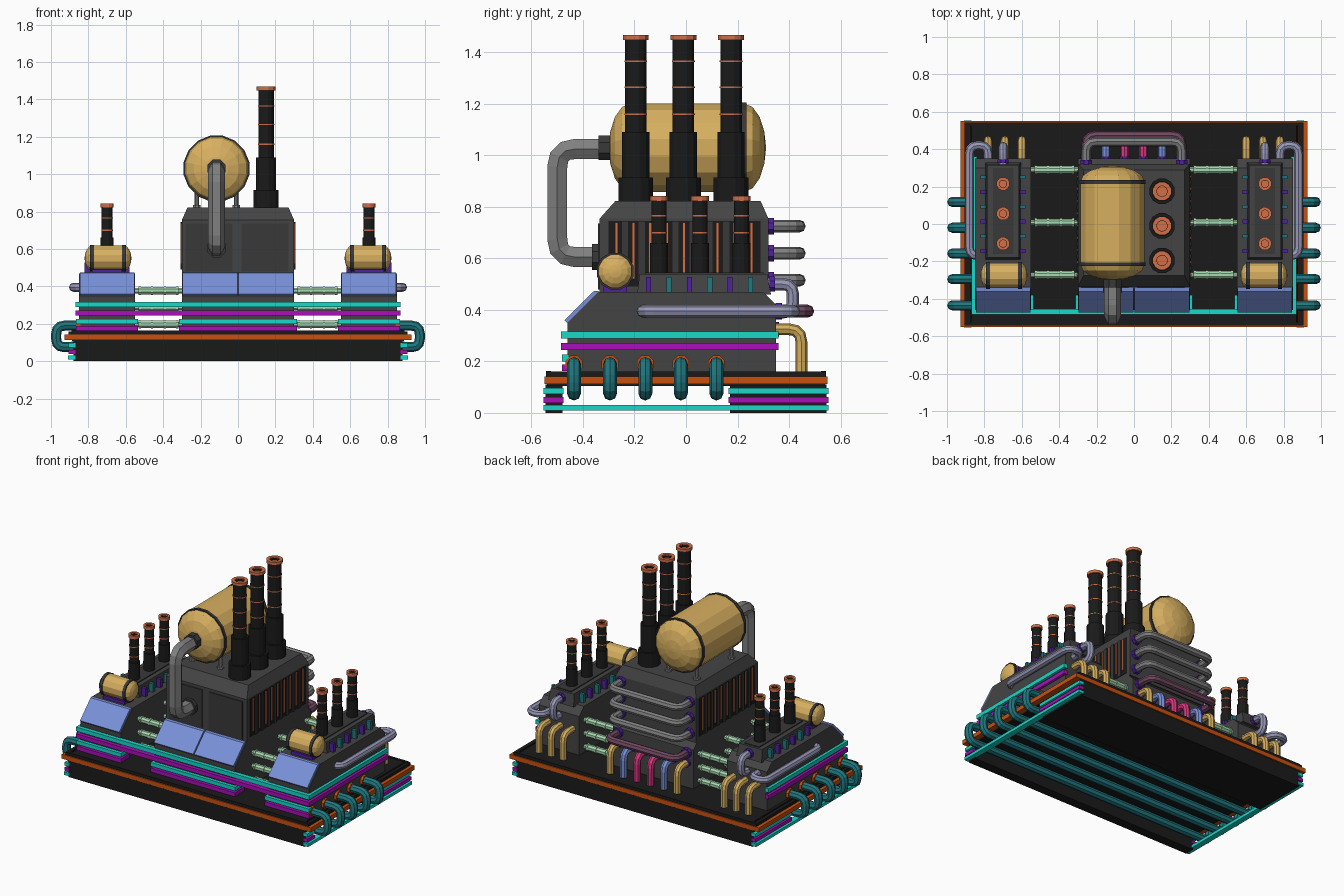
import bpy, bmesh, math
from mathutils import Vector, Matrix

if "Cube" in bpy.data.objects:
    bpy.data.objects.remove(bpy.data.objects["Cube"])

def mat(name, hexcol):
    c = [int(hexcol[i:i + 2], 16) / 255 for i in (0, 2, 4)]
    m = bpy.data.materials.new(name)
    m.diffuse_color = [((v + .055) / 1.055) ** 2.4 if v > .04 else v / 12.92 for v in c] + [1]
    m.use_nodes = True
    m.node_tree.nodes["Principled BSDF"].inputs["Base Color"].default_value = m.diffuse_color
    return m

BLACK, DARK, STEEL = mat("black", "1a1a1a"), mat("dark_grey", "444444"), mat("steel", "808080")
PANEL = mat("panel_grey", "383838")
ORANGE, COPPER, GOLD = mat("orange", "c8500f"), mat("copper", "d07048"), mat("gold", "d8b060")
CYAN, PURPLE, TEAL = mat("cyan", "18d8c8"), mat("magenta", "a810b8"), mat("teal", "207880")
BLUE, PINK, MINT = mat("blue", "7890d8"), mat("pink", "d83880"), mat("mint", "a8d8b0")
LAV, VIOLET, MAUVE = mat("lavender", "9898b8"), mat("violet", "5020a0"), mat("mauve", "704860")

def add(name, verts, faces, m):
    me = bpy.data.meshes.new(name)
    me.from_pydata(verts, [], faces)
    bm = bmesh.new()
    bm.from_mesh(me)
    bmesh.ops.recalc_face_normals(bm, faces=bm.faces)
    bm.to_mesh(me)
    bm.free()
    me.materials.append(m)
    ob = bpy.data.objects.new(name, me)
    bpy.context.collection.objects.link(ob)
    return ob

def box(name, x, y, z, m, inset=(0, 0, 0, 0)):
    """Box from ranges; inset shrinks the top on -x, +x, -y, +y."""
    a, b, c, d = inset
    (x0, x1), (y0, y1), (z0, z1) = sorted(x), sorted(y), sorted(z)
    v = [(x0, y0, z0), (x1, y0, z0), (x1, y1, z0), (x0, y1, z0),
         (x0 + a, y0 + c, z1), (x1 - b, y0 + c, z1), (x1 - b, y1 - d, z1), (x0 + a, y1 - d, z1)]
    return add(name, v, [(0, 1, 2, 3), (4, 5, 6, 7), (0, 1, 5, 4), (1, 2, 6, 5), (2, 3, 7, 6), (3, 0, 4, 7)], m)

def prism(name, prof, x0, x1, m):
    n = len(prof)
    v = [(x, y, z) for x in (x0, x1) for y, z in prof]
    f = [tuple(range(n)), tuple(range(n, 2 * n))] + [(i, (i + 1) % n, n + (i + 1) % n, n + i) for i in range(n)]
    return add(name, v, f, m)

def lathe(name, prof, loc, m, n=12, axis='Z'):
    """Revolve (radius, height) points; the ends are capped."""
    rot = {'Z': Matrix(), 'X': Matrix.Rotation(math.pi / 2, 4, 'Y'), 'Y': Matrix.Rotation(-math.pi / 2, 4, 'X')}[axis]
    v = [Vector(loc) + rot @ Vector((r * math.cos(t), r * math.sin(t), h))
         for r, h in prof for t in [2 * math.pi * (i + .5) / n for i in range(n)]]
    k = len(prof)
    f = [(j * n + i, j * n + (i + 1) % n, (j + 1) * n + (i + 1) % n, (j + 1) * n + i)
         for j in range(k - 1) for i in range(n)]
    f += [tuple(range(n)), tuple(range((k - 1) * n, k * n))]
    return add(name, v, f, m)

def pipe(name, pts, r, m, bend=.04, res=2):
    """Round tube along a path with filleted corners."""
    P = [Vector(p) for p in pts]
    path = [P[0]]
    for a, b, c in zip(P, P[1:], P[2:]):
        s, e = b + (a - b).normalized() * bend, b + (c - b).normalized() * bend
        path += [s * (1 - t) ** 2 + b * 2 * t * (1 - t) + e * t * t for t in (0, .33, .67, 1)]
    path.append(P[-1])
    cu = bpy.data.curves.new(name, 'CURVE')
    cu.dimensions, cu.bevel_depth, cu.bevel_resolution, cu.use_fill_caps = '3D', r, res, True
    sp = cu.splines.new('POLY')
    sp.points.add(len(path) - 1)
    for q, p in zip(sp.points, path):
        q.co = (*p, 1)
    cu.materials.append(m)
    ob = bpy.data.objects.new(name, cu)
    bpy.context.collection.objects.link(ob)
    bpy.context.view_layer.objects.active = ob
    ob.select_set(True)
    bpy.ops.object.convert(target='MESH')
    ob = bpy.context.object
    for p in ob.data.polygons:
        p.use_smooth = False
    ob.select_set(False)

def tank(name, loc, r, half, dome, axis, n):
    prof = [(r * math.cos(a), half - dome + dome * math.sin(a)) for a in (0, .4, .8, 1.2, 1.5)]
    lathe(name, [(q, -h) for q, h in reversed(prof)] + prof, loc, GOLD, n, axis)
    for s in (-1, 1):
        h = s * (half - dome)
        lathe(name + "_band", [(r + .004, h - .01), (r + .004, h + .01)], loc, PANEL, n, axis)

def chimney(name, x, y, steps, top, rings):
    r = steps[-1][0]
    prof = []
    for (q, a), b in zip(steps, [s[1] for s in steps[1:]] + [top]):
        prof += [(q, a), (q, b)]
    lathe(name, prof + [(r * .65, top), (r * .65, top - .06)], (x, y, 0), BLACK)
    lathe(name + "_cap", [(r * .7, top - .012), (r * 1.2, top - .012), (r * 1.2, top + .008),
                          (r * .7, top + .008), (r * .7, top - .06)], (x, y, 0), COPPER)
    for z in rings:
        lathe(name + "_ring", [(r * 1.06, z - .003), (r * 1.06, z + .003)], (x, y, 0), COPPER)

# base: deck over an open slot, closed front and back
box("deck", (-.89, .89), (-.54, .54), (.105, .16), BLACK, (.02, .02, .005, .005))
box("base_front", (-.88, .88), (-.545, -.48), (0, .11), BLACK)
box("base_back", (-.88, .88), (.17, .545), (0, .11), BLACK)
for s in (-1, 1):
    box("trim_side", (s * .875, s * .928), (-.548, .548), (.113, .142), ORANGE)
    box("trim_end", (-.928, .928), (s * .52, s * .55), (.113, .142), ORANGE)
    box("deck_lip", (-.89, .89), (s * .525, s * .543), (.14, .163), BLACK)
    box("deck_lip_side", (s * .88, s * .905), (-.543, .543), (.14, .16), BLACK)
    box("side_rail_low", (s * .87, s * .91), (-.553, .553), (.01, .03), CYAN)
    for z, m in ((.05, PURPLE), (.085, CYAN)):
        box("side_rail_front", (s * .87, s * .905), (-.553, -.475), (z - .011, z + .011), m)
        box("side_rail_back", (s * .87, s * .905), (.165, .553), (z - .011, z + .011), m)
    # tall-side coolant loops
    for y in (-.435, -.295, -.158, -.02, .118):
        pipe("side_loop", [(s * .84, y, .19), (s * .972, y, .19), (s * .972, y, .075), (s * .8, y, .075)], .027, TEAL, .045)
        lathe("loop_collar", [(.035, -.012), (.035, .012)], (s * .855, y, .19), ORANGE, 8, 'X')
for y in (-.435, -.295, -.158, -.02, .118):
    pipe("under_pipe", [(-.82, y, .075), (.82, y, .075)], .027, TEAL)

# three machine bodies with sloped blue windows
prof = [(-.46, .155), (-.46, .35), (-.34, .47), (.3, .47), (.35, .42), (.35, .155)]
for x0, x1, panes in ((-.85, -.55, 1), (-.3, .3, 2), (.55, .85, 1)):
    prism("body", prof, x0, x1, DARK)
    w = (x1 - x0) / panes
    for i in range(panes):
        a = x0 + i * w
        prism("window", [(-.464, .352), (-.472, .36), (-.36, .472), (-.34, .474), (-.33, .46), (-.45, .34)], a + .004, a + w - .004, BLUE)
    # short lower rails hugging each body
    for z, m in ((.213, CYAN), (.175, PURPLE)):
        box("lower_rail", (x0 - .015, x1 + .015), (-.482, -.455), (z - .013, z + .013), m)
        for e in (x0, x1):
            if abs(e) < .84:
                box("lower_rail_return", (e - .013, e + .013), (-.48, -.38), (z - .013, z + .013), m)
# continuous upper rails
for z, m in ((.303, CYAN), (.258, PURPLE)):
    box("front_rail", (-.868, .868), (-.485, -.455), (z - .014, z + .014), m)
    for s in (-1, 1):
        box("flank_rail", (s * .84, s * .868), (-.485, .36), (z - .014, z + .014), m)

# centre tower
box("tower", (-.3, .3), (-.335, .32), (.46, .755), DARK)
box("tower_roof", (-.3, .3), (-.335, .32), (.755, .822), DARK, (.03, .03, .06, .03))
for x0, x1 in ((-.28, -.03), (.02, .27)):
    box("front_panel", (x0, x1), (-.341, -.33), (.48, .735), PANEL)
for s in (-1, 1):
    box("grille_back", (s * .29, s * .302), (-.3, .29), (.49, .745), BLACK)
    for i in range(9):
        y = -.27 + i * .0655
        box("grille_slat", (s * .29, s * .308), (y - .006, y + .006), (.52, .74), COPPER)
        y += .033
        if i < 8:
            box("grille_fin", (s * .29, s * .307), (y - .012, y + .012), (.49, .745), PANEL)
for y in (-.195, -.01, .175):
    chimney("main_chimney", .15, y, [(.07, .8), (.055, .915), (.043, 1.09)], 1.46, (1.16, 1.265, 1.365))

# main tank, feet and feed pipe
tank("main_tank", (-.115, .005, 1.03), .175, .305, .085, 'Y', 16)
for x in (-.22, -.01):
    for y in (-.17, .2):
        pipe("tank_foot", [(x, y, .81), (x, y, .92)], .012, STEEL)
        lathe("foot_pad", [(.022, .815), (.022, .835)], (x, y, 0), STEEL, 8)
pipe("feed_pipe", [(-.115, -.28, 1.025), (-.115, -.5, 1.025), (-.115, -.5, .605), (-.115, -.32, .605)], .045, STEEL, .07, 1)
lathe("feed_flange_top", [(.052, -.34), (.052, -.28)], (-.115, 0, 1.03), PANEL, 8, 'Y')
lathe("feed_flange_low", [(.055, -.365), (.055, -.33)], (-.115, 0, .605), PANEL, 8, 'Y')

# side bodies: raised deck, clips, chimneys, small tank, bridging and outer pipes
for s in (-1, 1):
    box("side_deck", (s * .605, s * .795), (-.19, .33), (.46, .54), DARK, (.01, .01, .01, .015))
    box("side_deck_top", (s * .645, s * .755), (-.16, .3), (.53, .546), PANEL)
    for i in range(6):
        y = -.145 + i * .079
        for x in (.595, .805):
            box("clip", (s * (x - .015), s * (x + .015)), (y - .01, y + .01), (.468, .527), (VIOLET, TEAL)[i % 2])
    for y in (-.105, .055, .215):
        chimney("side_chimney", s * .7, y, [(.036, .53), (.03, .66)], .835, (.7, .765))
    tank("side_tank", (s * .695, -.275, .55), .07, .125, .04, 'X', 12)
    box("tank_cradle", (s * .62, s * .78), (-.32, -.23), (.465, .49), VIOLET)
    for y in (.29, .008, -.272):
        for z in (.197, .287, .377):
            x = s * .425
            lathe("bridge_core", [(.015, -.135), (.015, .135)], (x, y, z), MINT, 8, 'X')
            lathe("bridge_pipe", [(.021, -.105), (.021, .105)], (x, y, z), MINT, 8, 'X')
            for h in (-.1, -.035, .035, .1):
                lathe("bridge_rib", [(.025, h - .006), (.025, h + .006)], (x, y, z), MINT, 8, 'X')
    pipe("flank_pipe", [(s * .83, -.17, .395), (s * .88, -.17, .395), (s * .88, .42, .395), (s * .78, .42, .395), (s * .78, .33, .395)], .024, LAV, .045)
    pipe("rear_drop_pipe", [(s * .7, .31, .5), (s * .7, .415, .5), (s * .7, .415, .39), (s * .7, .34, .39)], .024, LAV)
    lathe("rear_collar", [(.032, .325), (.032, .345)], (s * .7, 0, .5), VIOLET, 8, 'Y')
    for x in (.6, .69, .78):
        pipe("gold_drain", [(s * x, .34, .325), (s * x, .448, .325), (s * x, .448, .155)], .023, GOLD, .05)
    for x, m in ((.25, GOLD), (.15, BLUE), (.05, PINK)):
        pipe("rear_drain", [(s * x, .34, .325), (s * x, .448, .325), (s * x, .448, .155)], .023, m, .05)
        lathe("drain_collar", [(.03, .345), (.03, .362)], (s * x, 0, .325), VIOLET, 8, 'Y')

# radiator tubes across the tower back
for z, y0, y1, m in ((.725, .3, .44, STEEL), (.62, .3, .44, STEEL), (.515, .3, .44, STEEL), (.395, .33, .473, MAUVE)):
    pipe("radiator_tube", [(-.255, y0, z), (-.255, y1, z), (.255, y1, z), (.255, y0, z)], .025, m, .05)
    for x in (-.255, .255):
        lathe("radiator_collar", [(.034, y0 + .018), (.034, y0 + .042)], (x, 0, z), VIOLET, 8, 'Y')
